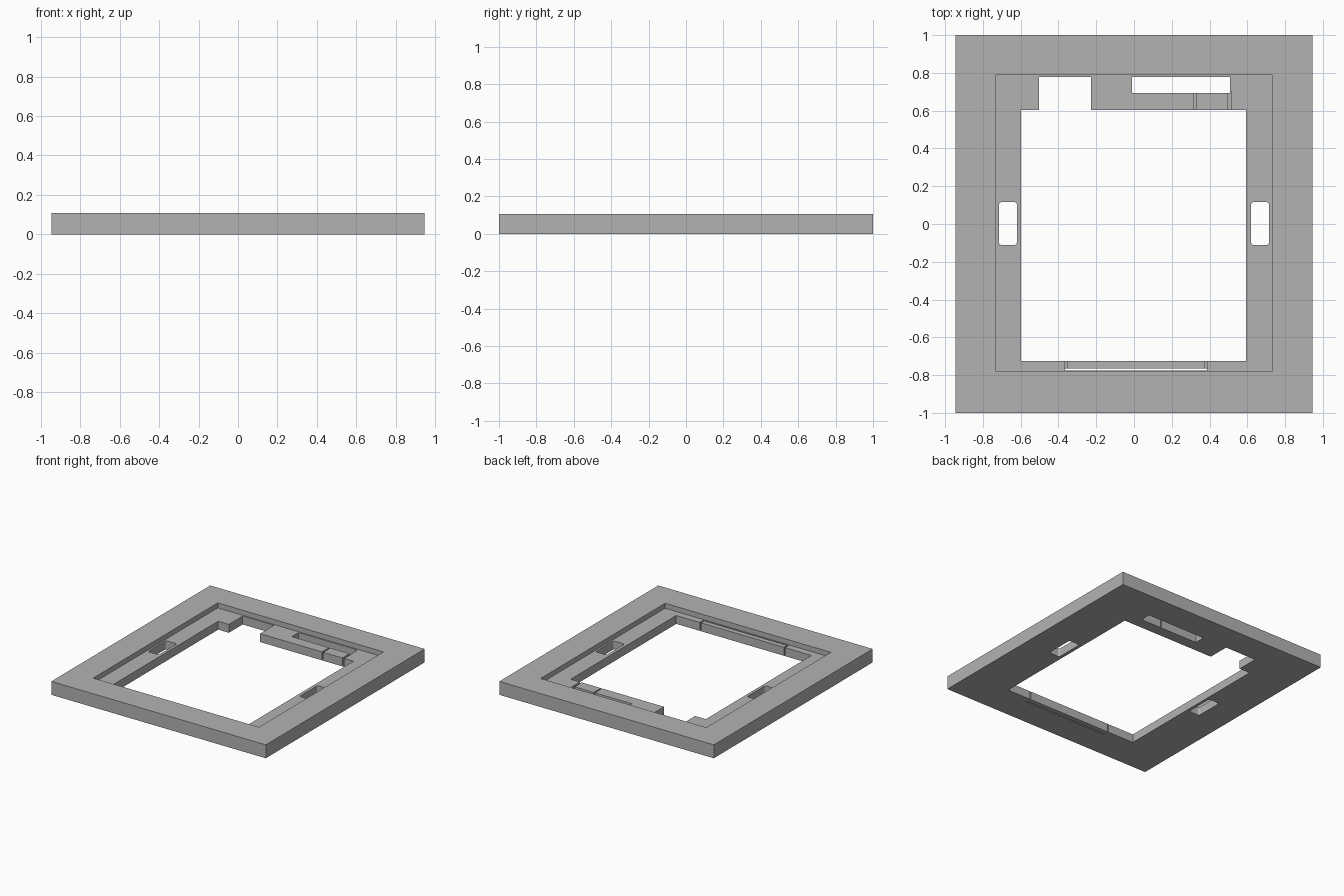
import bpy
import bmesh

default = bpy.data.objects.get("Cube")
if default:
    bpy.data.objects.remove(default, do_unlink=True)

HEIGHT = 0.107
LEDGE = 0.067   # height of the recessed step
SKIN = 0.006    # floor left under the relief grooves

grey = bpy.data.materials.new("plain_grey")
grey.use_nodes = True
grey.diffuse_color = (0.45, 0.45, 0.45, 1)
grey.node_tree.nodes["Principled BSDF"].inputs["Base Color"].default_value = grey.diffuse_color


def box(name, x0, x1, y0, y1, z0, z1, corner=0.0):
    """Box between limits, optionally with rounded upright edges."""
    bm = bmesh.new()
    bmesh.ops.create_cube(bm, size=1)
    for v in bm.verts:
        v.co = (x1 if v.co.x > 0 else x0,
                y1 if v.co.y > 0 else y0,
                z1 if v.co.z > 0 else z0)
    if corner:
        upright = [e for e in bm.edges
                   if abs(e.verts[0].co.z - e.verts[1].co.z) > 1e-4]
        bmesh.ops.bevel(bm, geom=upright, offset=corner, segments=4,
                        profile=0.5, affect='EDGES')
    mesh = bpy.data.meshes.new(name)
    bm.to_mesh(mesh)
    bm.free()
    mesh.materials.append(grey)
    obj = bpy.data.objects.new(name, mesh)
    bpy.context.collection.objects.link(obj)
    return obj


frame = box("frame", -0.945, 0.945, -1, 1, 0, HEIGHT)


def cut(name, x0, x1, y0, y1, bottom=-0.1, corner=0.0):
    """Remove a box-shaped pocket from the frame."""
    cutter = box(name, x0, x1, y0, y1, bottom, 0.2, corner)
    cutter.hide_render = True
    mod = frame.modifiers.new(name, 'BOOLEAN')
    mod.operation = 'DIFFERENCE'
    mod.solver = 'EXACT'
    mod.object = cutter
    bpy.context.view_layer.objects.active = frame
    bpy.ops.object.modifier_apply(modifier=name)
    bpy.data.objects.remove(cutter, do_unlink=True)


# Recessed step and main opening
cut("recess", -0.73, 0.73, -0.78, 0.788, LEDGE)
cut("opening", -0.597, 0.594, -0.725, 0.603)

# Back notch and back slot
cut("back_notch", -0.503, -0.228, 0.55, 0.777)
cut("back_slot", -0.01, 0.508, 0.693, 0.777)

# Rounded side slots
for side, x0 in (("right", -0.715), ("left", 0.62)):
    cut(side + "_slot", x0, x0 + 0.095, -0.112, 0.116, corner=0.015)

# Relief grooves in the back bar
cut("back_groove_inner", 0.318, 0.328, 0.55, 0.72, SKIN)
cut("back_groove_outer", 0.497, 0.513, 0.55, 0.705, SKIN)

# Thin front slit and its end grooves
cut("front_slit", -0.365, 0.386, -0.775, -0.765)
for name, x0 in (("right", -0.365), ("left", 0.376)):
    cut("front_groove_" + name, x0, x0 + 0.01, -0.77, -0.7, SKIN)
